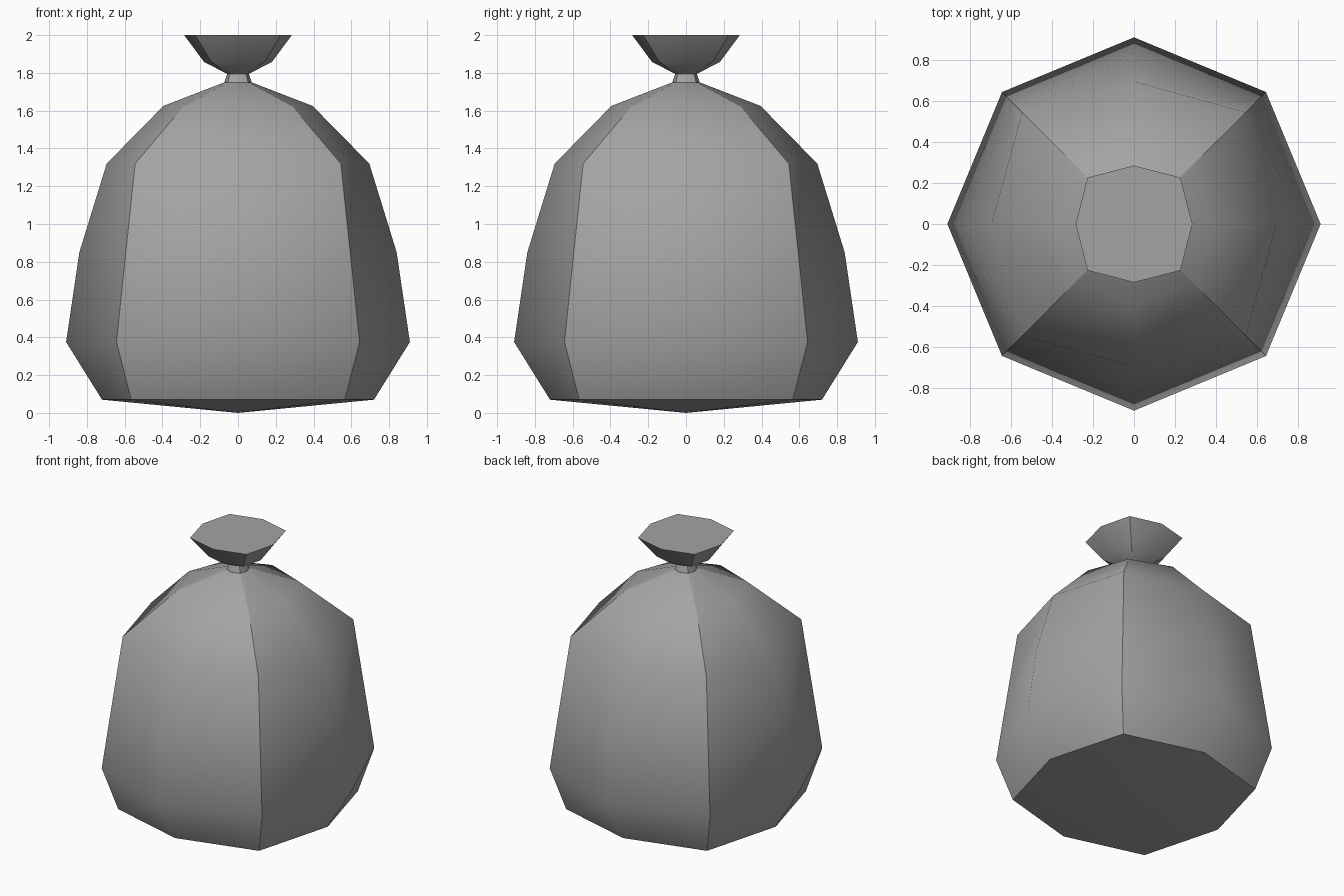
import bpy
import bmesh
from math import sin, cos, pi

cube = bpy.data.objects.get("Cube")
if cube:
    bpy.data.objects.remove(cube, do_unlink=True)

grey = bpy.data.materials.new("sack_grey")
grey.use_nodes = True
colour = (0.37, 0.37, 0.37, 1)
grey.diffuse_color = colour
bsdf = grey.node_tree.nodes["Principled BSDF"]
bsdf.inputs["Base Color"].default_value = colour
bsdf.inputs["Roughness"].default_value = 0.9

SIDES = 8


def lathe(name, profile, base_tip=None, lid=False):
    """Eight-sided shell; each profile row is (radius on axes, radius on diagonals, z)."""
    bm = bmesh.new()
    rings = []
    for r_axis, r_diag, z in profile:
        ring = []
        for i in range(SIDES):
            r = r_diag if i % 2 else r_axis
            a = 2 * pi * i / SIDES
            ring.append(bm.verts.new((r * cos(a), r * sin(a), z)))
        rings.append(ring)
    for low, high in zip(rings, rings[1:]):
        for i in range(SIDES):
            j = (i + 1) % SIDES
            bm.faces.new((low[i], low[j], high[j], high[i]))
        # creases run up the diagonal corners
        for i in range(1, SIDES, 2):
            bm.edges.get((low[i], high[i])).smooth = False
    sharp_rims = []
    if base_tip is not None:
        tip = bm.verts.new((0, 0, base_tip))
        for i in range(SIDES):
            bm.faces.new((rings[0][(i + 1) % SIDES], rings[0][i], tip))
        sharp_rims.append(rings[0])
    if lid:
        bm.faces.new(rings[-1])
        sharp_rims.append(rings[-1])
    for ring in sharp_rims:
        for i in range(SIDES):
            bm.edges.get((ring[i], ring[(i + 1) % SIDES])).smooth = False
    for f in bm.faces:
        f.smooth = True
    mesh = bpy.data.meshes.new(name)
    bm.to_mesh(mesh)
    bm.free()
    mesh.materials.append(grey)
    obj = bpy.data.objects.new(name, mesh)
    bpy.context.collection.objects.link(obj)
    return obj


# Full body of the sack with a shallow pointed underside
lathe("sack_body", [
    (0.72, 0.80, 0.07),
    (0.91, 0.91, 0.375),
    (0.84, 0.84, 0.85),
    (0.695, 0.77, 1.32),
    (0.395, 0.405, 1.625),
    (0.072, 0.075, 1.75),
], base_tip=0.0)

# Pinched neck
lathe("tied_neck", [(0.072, 0.075, 1.75), (0.058, 0.06, 1.795)])

# Flared gathered top
lathe("flared_top", [
    (0.058, 0.06, 1.795),
    (0.18, 0.20, 1.858),
    (0.285, 0.32, 2.0),
], lid=True)
